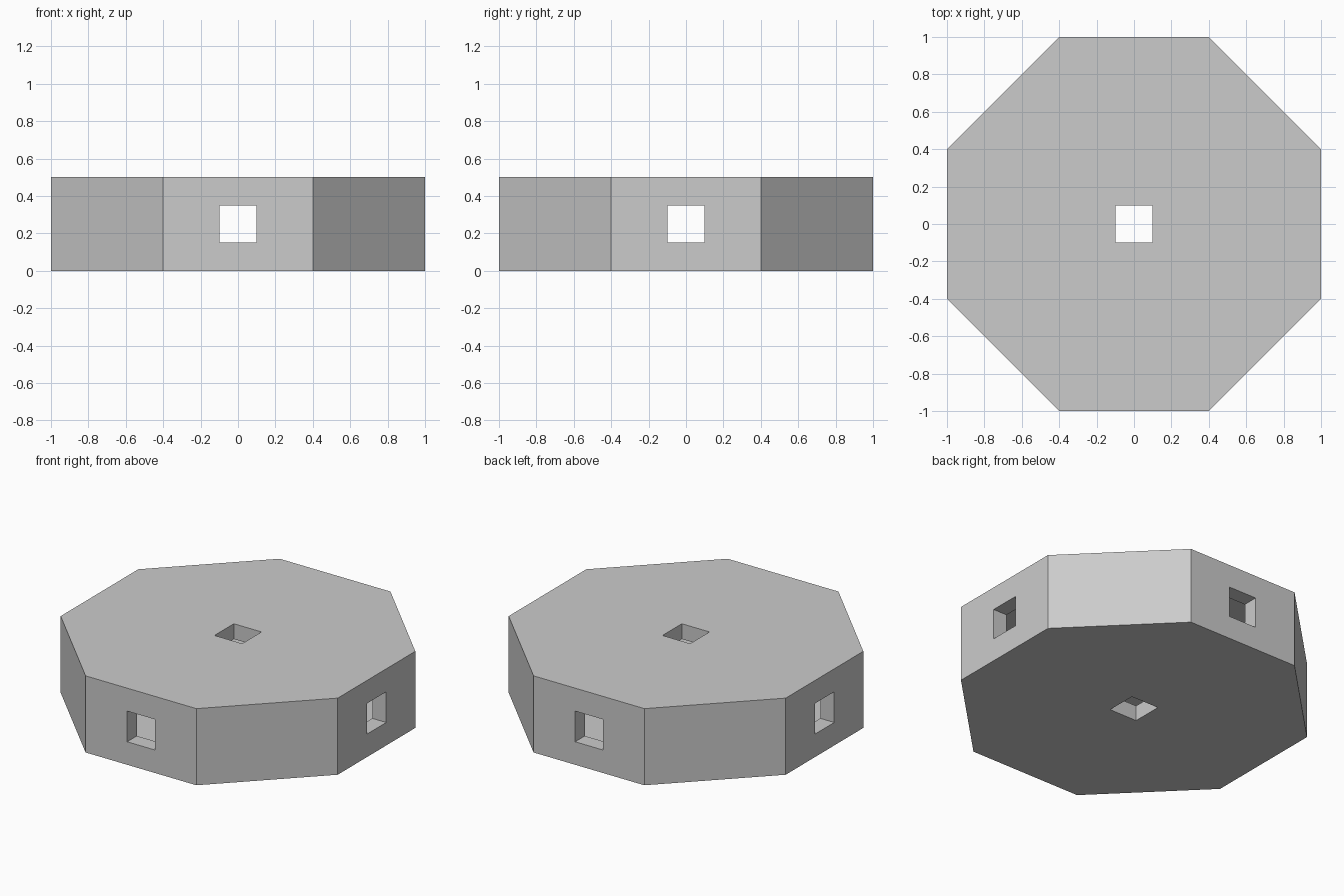
import bpy, bmesh

if "Cube" in bpy.data.objects:
    bpy.data.objects.remove(bpy.data.objects["Cube"])


def prism(name, half, flat, z0, z1):
    """Octagonal prism: half width, half length of the straight sides."""
    a, b = half, flat
    ring = [(b, -a), (a, -b), (a, b), (b, a), (-b, a), (-a, b), (-a, -b), (-b, -a)]
    bm = bmesh.new()
    base = bm.faces.new([bm.verts.new((x, y, z0)) for x, y in ring])
    top = bmesh.ops.extrude_face_region(bm, geom=[base])["geom"]
    bmesh.ops.translate(bm, vec=(0, 0, z1 - z0),
                        verts=[v for v in top if isinstance(v, bmesh.types.BMVert)])
    bmesh.ops.recalc_face_normals(bm, faces=bm.faces)
    mesh = bpy.data.meshes.new(name)
    bm.to_mesh(mesh)
    bm.free()
    obj = bpy.data.objects.new(name, mesh)
    bpy.context.collection.objects.link(obj)
    return obj


def box(name, size):
    bpy.ops.mesh.primitive_cube_add(size=1, location=(0, 0, 0.25))
    obj = bpy.context.object
    obj.name = name
    obj.scale = size
    return obj


# Octagonal body
body = prism("octagonal_body", 1.0, 0.4, 0.0, 0.5)

# Inner cavity, leaving walls 0.1 thick, and a square hole along each axis
cutters = [
    prism("cavity_cutter", 0.9, 0.36, 0.1, 0.4),
    box("side_hole_cutter", (2.4, 0.2, 0.2)),
    box("front_hole_cutter", (0.2, 2.4, 0.2)),
    box("top_hole_cutter", (0.2, 0.2, 1.0)),
]
for cutter in cutters:
    cut = body.modifiers.new(cutter.name, 'BOOLEAN')
    cut.operation = 'DIFFERENCE'
    cut.solver = 'EXACT'
    cut.object = cutter
    cutter.hide_render = True
    cutter.display_type = 'WIRE'
